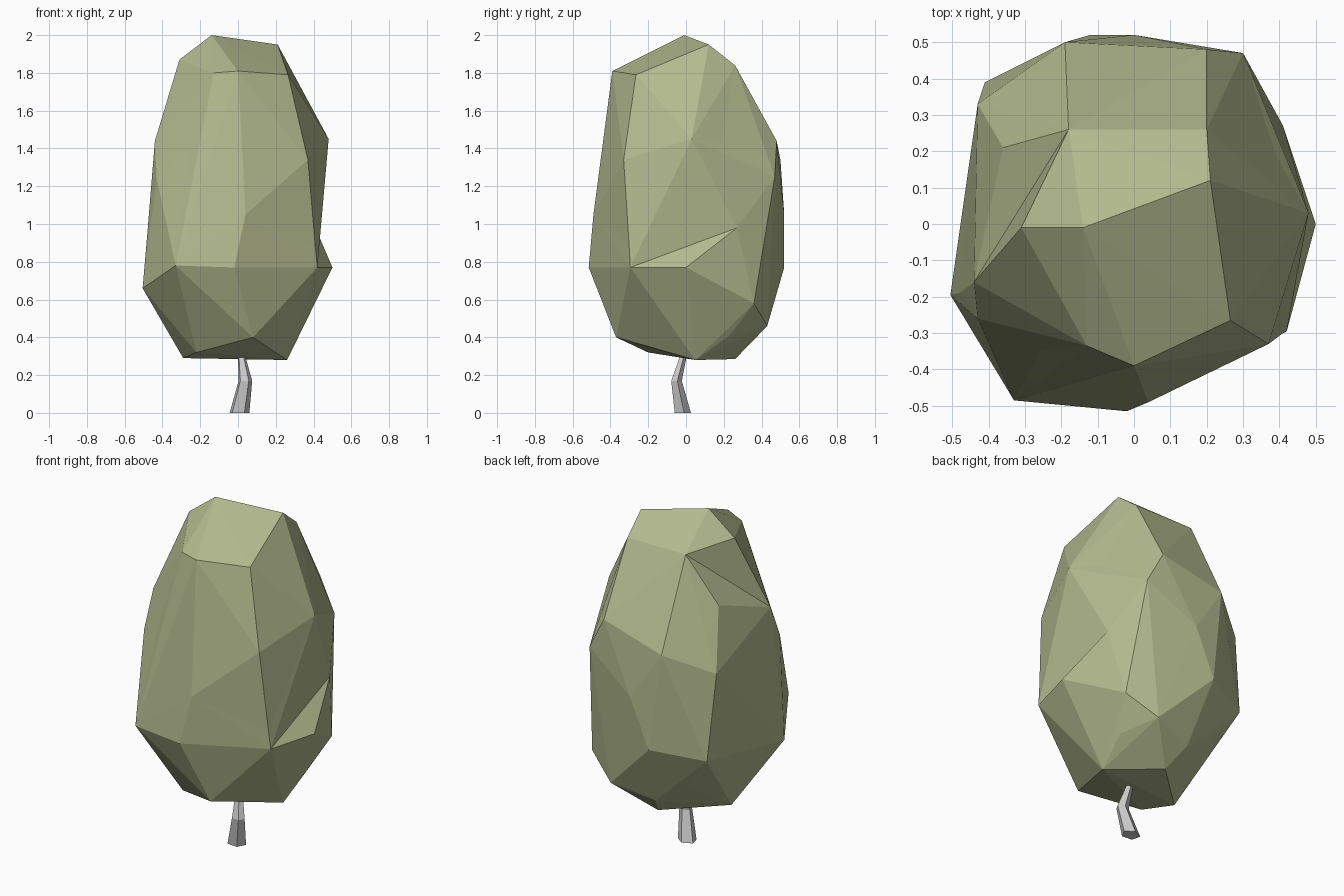
import bpy, bmesh, math
from mathutils import Vector

if "Cube" in bpy.data.objects:
    bpy.data.objects.remove(bpy.data.objects["Cube"])

# Corner points of the faceted crown, from top to bottom
R, U = (.48, .03, 1.45), (.50, 0, .77)
S, V = (.41, -.30, .87), (.41, .27, .98)
E, P = (-.31, -.01, 1.87), (-.36, .21, 1.57)
D, J = (-.18, .26, 1.84), (-.44, -.16, 1.44)
crown = [
    (-.14, -.01, 2.0), (.21, .12, 1.95), (.20, .26, 1.84), D, E,
    (-.13, -.335, 1.80), (0, -.39, 1.81), (.265, -.265, 1.79), P,
    (-.255, -.345, 1.42), J, R, (.39, .19, 1.43), (.20, .48, 1.44),
    (.37, -.33, 1.34), (-.19, .50, 1.34), (-.43, -.26, 1.24), (.30, .47, 1.25),
    (-.43, .33, 1.23), (.04, -.49, 1.05), (0, .52, 1.05), V, (-.48, -.19, .95),
    S, (.42, -.295, .77), U, (-.33, -.485, .78), (-.02, -.515, .77),
    (-.12, .52, .77), (-.41, .39, .73), (-.505, -.195, .66), (.36, .36, .58),
    (.19, .43, .46), (-.23, .33, .51), (.08, -.37, .40), (-.06, .37, .40),
    (.29, .23, .41), (-.22, -.20, .32), (-.29, -.01, .29), (.26, .05, .28),
    (0, .26, .285)]


def finish(name, bm):
    bmesh.ops.recalc_face_normals(bm, faces=bm.faces[:])
    mesh = bpy.data.meshes.new(name)
    bm.to_mesh(mesh)
    bm.free()
    obj = bpy.data.objects.new(name, mesh)
    bpy.context.collection.objects.link(obj)
    return obj


def puffed(p, amount=.25):
    """Nudge a point towards an ellipsoid so that dents survive the hull."""
    c, r = Vector((0, 0, 1.08)), (.48, .5, .92)
    d = Vector(p) - c
    k = math.sqrt(sum((d[i] / r[i]) ** 2 for i in range(3)))
    return Vector(p).lerp(c + d / k, amount)


# Foliage: hull of the puffed points, then points moved back to the real shape
bm = bmesh.new()
verts = {p: bm.verts.new(puffed(p)) for p in crown}
bmesh.ops.convex_hull(bm, input=bm.verts[:])
bmesh.ops.delete(bm, geom=[v for v in bm.verts if not v.link_faces], context='VERTS')
for p, v in verts.items():
    if v.is_valid:
        v.co = p
# Turn the edges that cross the two creased dents
for a, b in ((R, U), (E, P)):
    va, vb = verts[a], verts[b]
    if va.is_valid and vb.is_valid:
        edge = bm.edges.get((va, vb))
        if edge:
            bmesh.ops.rotate_edges(bm, edges=[edge], use_ccw=False)
foliage = finish("foliage", bm)
leaf = bpy.data.materials.new("leaf_green")
leaf.diffuse_color = (.45, .49, .27, 1)
leaf.use_nodes = True
leaf.node_tree.nodes["Principled BSDF"].inputs["Base Color"].default_value = leaf.diffuse_color
foliage.data.materials.append(leaf)

# Trunk: bent five-sided loft (centre x, y, z, radius x, y)
bm = bmesh.new()
sections = [(.006, -.02, 0, .055, .046), (.038, -.052, .17, .038, .03),
            (.02, -.018, .29, .022, .02), (.02, -.01, .36, .012, .012)]
rings = []
for x, y, z, rx, ry in sections:
    rings.append([bm.verts.new((x + rx * math.cos(t), y + ry * math.sin(t), z))
                  for t in (math.radians(-60 + 72 * i) for i in range(5))])
for lo, hi in zip(rings, rings[1:]):
    for i in range(5):
        j = (i + 1) % 5
        bm.faces.new((lo[i], lo[j], hi[j], hi[i]))
bm.faces.new(rings[0][::-1])
bm.faces.new(rings[-1])
finish("trunk", bm)
